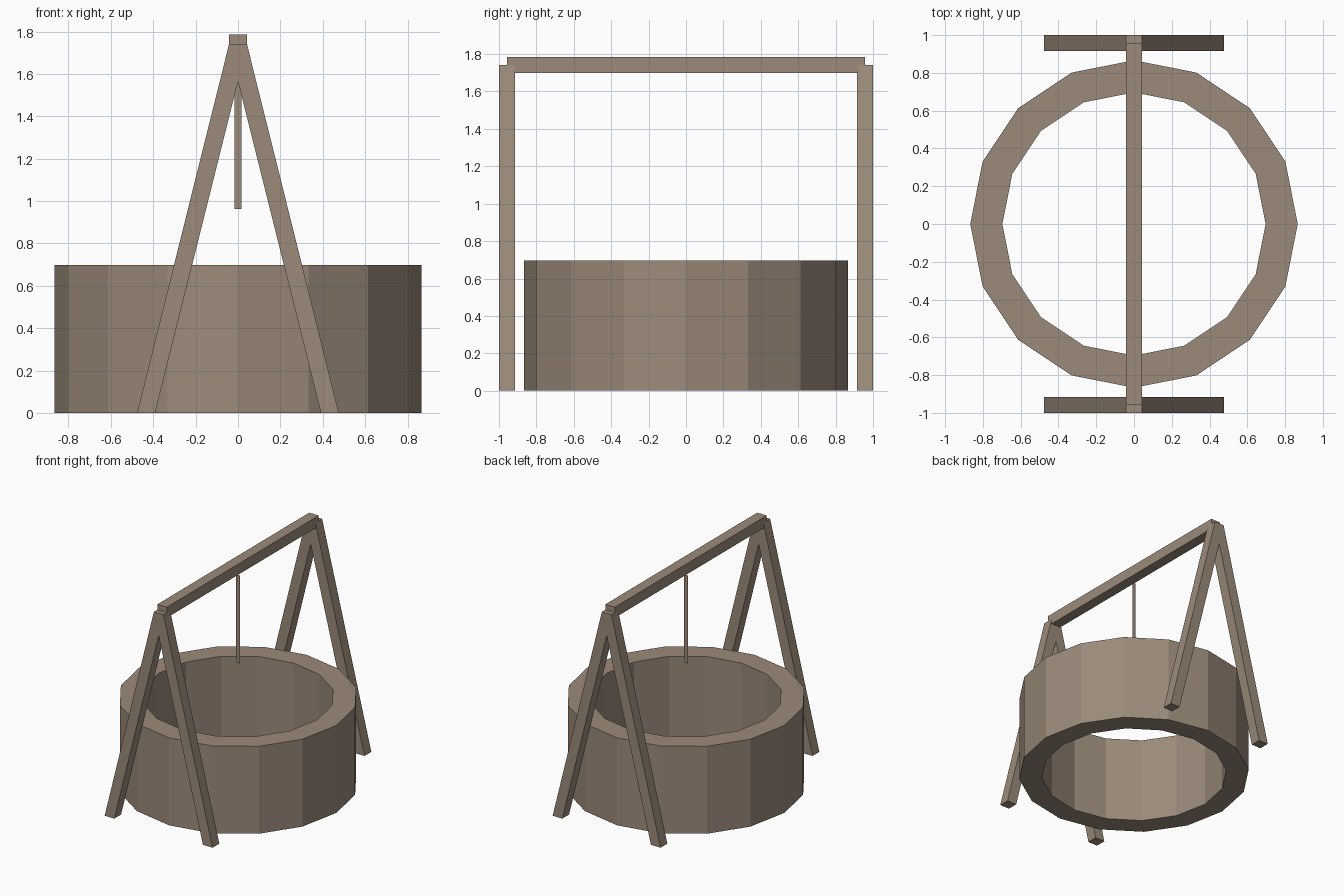
import bpy, bmesh, math

if "Cube" in bpy.data.objects:
    bpy.data.objects.remove(bpy.data.objects["Cube"])

wood = bpy.data.materials.new("weathered brown")
wood.diffuse_color = (0.33, 0.258, 0.195, 1)
wood.use_nodes = True
wood.node_tree.nodes["Principled BSDF"].inputs["Base Color"].default_value = wood.diffuse_color


def make(name, bm):
    bmesh.ops.recalc_face_normals(bm, faces=bm.faces)
    mesh = bpy.data.meshes.new(name)
    bm.to_mesh(mesh)
    bm.free()
    mesh.materials.append(wood)
    obj = bpy.data.objects.new(name, mesh)
    bpy.context.collection.objects.link(obj)
    return obj


def profile(name, points, y0, y1):
    """Closed x/z outline, extruded along y (flat sheet if y0 == y1)."""
    bm = bmesh.new()
    face = bm.faces.new([bm.verts.new((x, y0, z)) for x, z in points])
    if y1 != y0:
        ext = bmesh.ops.extrude_face_region(bm, geom=[face], use_keep_orig=True)
        verts = [g for g in ext["geom"] if isinstance(g, bmesh.types.BMVert)]
        bmesh.ops.translate(bm, verts=verts, vec=(0, y1 - y0, 0))
    return make(name, bm)


def rect(half, z0, z1):
    return [(-half, z0), (half, z0), (half, z1), (-half, z1)]


# Well wall: 16-sided ring, square section swept round
SIDES, R_OUT, R_IN, HEIGHT = 16, 0.867, 0.697, 0.697
bm = bmesh.new()
loops = []
for i in range(SIDES):
    a = 2 * math.pi * i / SIDES
    loops.append([bm.verts.new((r * math.cos(a), r * math.sin(a), z))
                  for r, z in ((R_OUT, 0), (R_OUT, HEIGHT), (R_IN, HEIGHT), (R_IN, 0))])
for i in range(SIDES):
    a, b = loops[i], loops[(i + 1) % SIDES]
    for k in range(4):
        bm.faces.new((a[k], b[k], b[(k + 1) % 4], a[(k + 1) % 4]))
make("well_wall", bm)

# A-frame supports at both ends
a_frame = [(-0.476, 0), (-0.391, 0), (0, 1.565), (0.391, 0), (0.476, 0),
           (0.042, 1.742), (-0.042, 1.742)]
profile("front_a_frame", a_frame, -1.0, -0.915)
profile("back_a_frame", a_frame, 0.915, 1.0)

# Ridge beam
profile("cross_beam", rect(0.042, 1.70, 1.785), -0.957, 0.957)

# Hanging rope: a flat strip facing front
profile("rope", rect(0.017, 0.963, 1.665), 0, 0)
